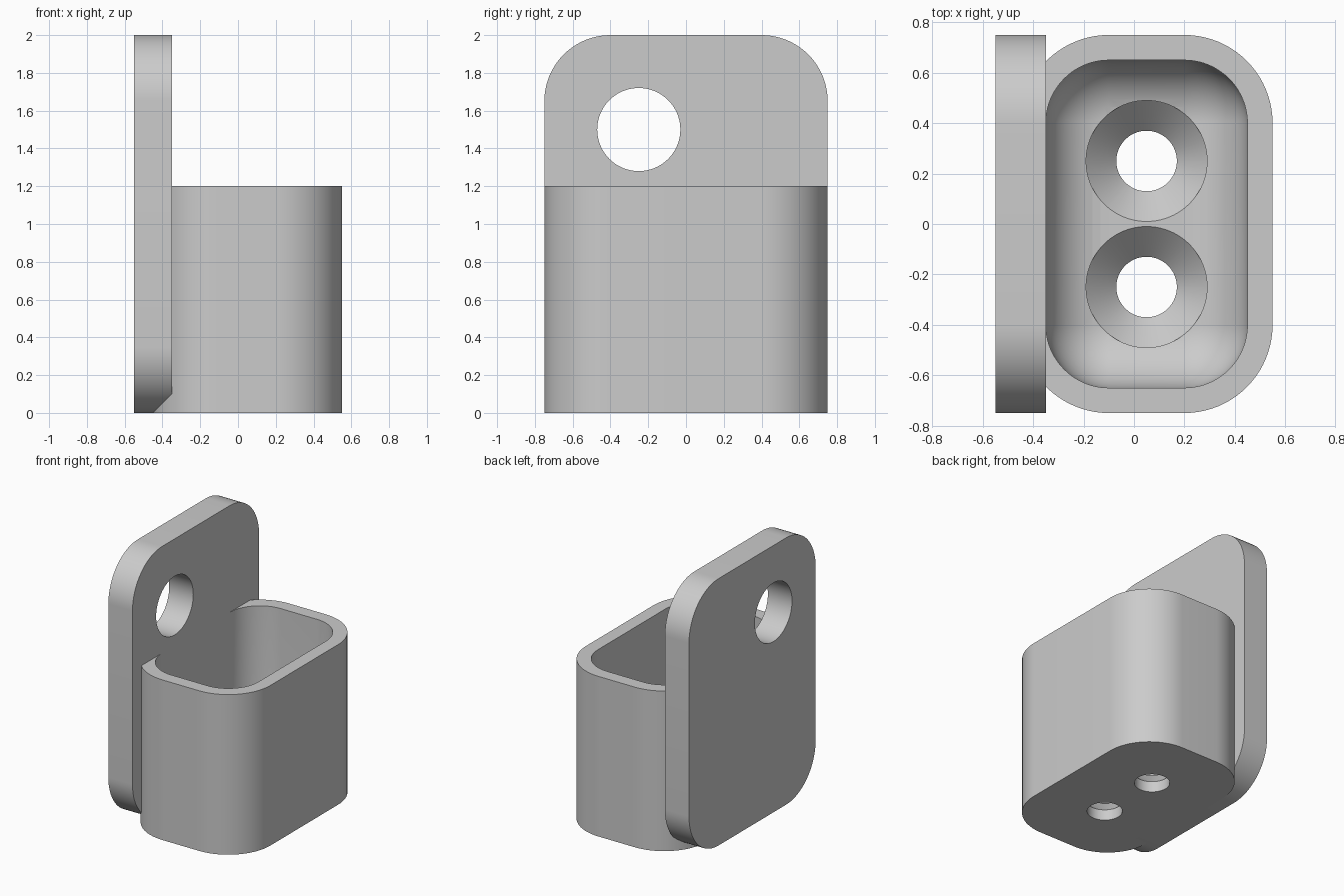
import bpy, bmesh
from math import pi, sin, cos
from mathutils import Matrix, Vector

cube = bpy.data.objects.get("Cube")
if cube:
    bpy.data.objects.remove(cube)

grey = bpy.data.materials.new("plain_grey")
grey.use_nodes = True
GREY = (0.6, 0.6, 0.6, 1)
grey.diffuse_color = GREY
grey.node_tree.nodes["Principled BSDF"].inputs["Base Color"].default_value = GREY

SEG = 20      # steps per rounded corner
WALL = 0.1
FLOOR = 0.2
UPRIGHT = Matrix.Rotation(pi / 2, 4, "Y")   # turns a flat slab to face +x


def ring(hx, hy, r, z):
    """Rounded rectangle with half sizes hx, hy and corner radius r."""
    pts = []
    for i, (sx, sy) in enumerate([(1, 1), (-1, 1), (-1, -1), (1, -1)]):
        for k in range(SEG + 1):
            a = (i + k / SEG) * pi / 2
            pts.append(Vector((sx * (hx - r) + r * cos(a), sy * (hy - r) + r * sin(a), z)))
    return pts


def loft(name, rings, matrix):
    """Closed solid through a stack of rings."""
    bm = bmesh.new()
    loops = [[bm.verts.new(p) for p in pts] for pts in rings]
    n = len(loops[0])
    for low, high in zip(loops, loops[1:]):
        for i in range(n):
            j = (i + 1) % n
            bm.faces.new((low[i], low[j], high[j], high[i]))
    bm.faces.new(loops[0][::-1])
    bm.faces.new(loops[-1])
    bmesh.ops.remove_doubles(bm, verts=bm.verts, dist=1e-5)
    bmesh.ops.recalc_face_normals(bm, faces=bm.faces)
    bmesh.ops.transform(bm, matrix=matrix, verts=bm.verts)
    mesh = bpy.data.meshes.new(name)
    bm.to_mesh(mesh)
    bm.free()
    mesh.materials.append(grey)
    obj = bpy.data.objects.new(name, mesh)
    bpy.context.collection.objects.link(obj)
    return obj


def cut(target, cutter):
    """Subtract the cutter and remove it."""
    cutter.hide_render = True
    bpy.context.view_layer.objects.active = target
    mod = target.modifiers.new("cut", "BOOLEAN")
    mod.operation = "DIFFERENCE"
    mod.solver = "EXACT"
    mod.object = cutter
    bpy.ops.object.modifier_apply(modifier=mod.name)
    bpy.data.objects.remove(cutter)


def smooth(obj):
    bpy.ops.object.select_all(action="DESELECT")
    obj.select_set(True)
    bpy.context.view_layer.objects.active = obj
    bpy.ops.object.shade_smooth_by_angle(angle=pi / 6)


# Upright back plate with its hanging hole
plate = loft("back_plate", [ring(1, 0.75, 0.35, z) for z in (-0.1, 0.1)],
             Matrix.Translation((-0.45, 0, 1)) @ UPRIGHT)
cut(plate, loft("hanging_hole", [ring(0.22, 0.22, 0.22, z) for z in (-0.3, 0.3)],
                Matrix.Translation((-0.45, -0.25, 1.5)) @ UPRIGHT))

# Cup with rounded corners
centre = Matrix.Translation((0.05, 0, 0))
cup = loft("cup", [ring(0.5, 0.75, 0.35, z) for z in (0, 1.2)], centre)

# Cavity with a filleted floor
R = 0.25
steps = [k / 12 * pi / 2 for k in range(13)]
cavity = [ring(0.5 - WALL - R * (1 - sin(a)), 0.75 - WALL - R * (1 - sin(a)),
               R * sin(a), FLOOR + R * (1 - cos(a))) for a in steps]
cavity.append(ring(0.5 - WALL, 0.75 - WALL, R, 1.5))
cut(cup, loft("cavity", cavity, centre))

# Two countersunk screw holes in the floor
profile = [(0.12, -0.1), (0.12, 0.08), (0.24, FLOOR), (0.24, 0.5)]
for y in (-0.25, 0.25):
    cut(cup, loft("screw_hole", [ring(r, r, r, z) for r, z in profile],
                  Matrix.Translation((0.05, y, 0))))

for part in (plate, cup):
    smooth(part)
